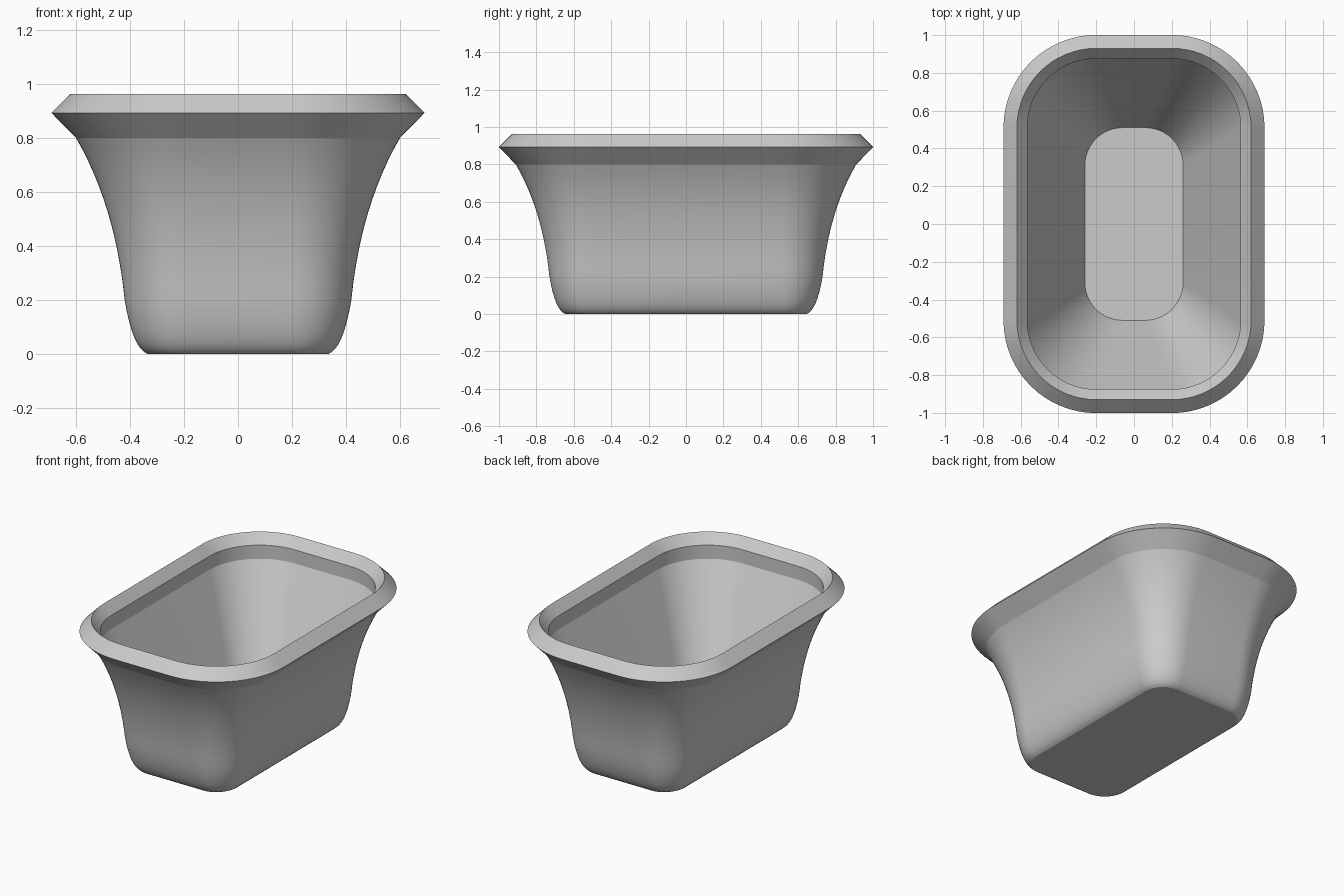
import bpy, bmesh, math

cube = bpy.data.objects.get("Cube")
if cube:
    bpy.data.objects.remove(cube, do_unlink=True)

CORNER_STEPS = 16


def make_material(name, rgb):
    mat = bpy.data.materials.new(name)
    mat.use_nodes = True
    color = (*rgb, 1.0)
    mat.diffuse_color = color
    mat.node_tree.nodes["Principled BSDF"].inputs["Base Color"].default_value = color
    return mat


def curve(a, b, c, steps):
    """Quadratic curve from a to c pulled towards b, without its first point."""
    pts = []
    for i in range(1, steps + 1):
        t = i / steps
        pts.append(tuple((1 - t) ** 2 * p + 2 * t * (1 - t) * q + t * t * r
                         for p, q, r in zip(a, b, c)))
    return pts


def rounded_ring(bm, radius, z, cx=0.2, cy=0.51):
    """Rounded rectangle with corner centres at (+-cx, +-cy)."""
    ring = []
    for quarter, (sx, sy) in enumerate([(1, 1), (-1, 1), (-1, -1), (1, -1)]):
        for i in range(CORNER_STEPS + 1):
            a = (quarter + i / CORNER_STEPS) * math.pi / 2
            ring.append(bm.verts.new((sx * cx + radius * math.cos(a),
                                      sy * cy + radius * math.sin(a), z)))
    return ring


# Wall section as (corner radius, height), from the base up to the neck
foot, waist, neck = (0.135, 0.0), (0.22, 0.2), (0.40, 0.80)
section = [foot]
section += curve(foot, (0.19, 0.02), waist, 8)
section += curve(waist, (0.255, 0.55), neck, 12)
# Sharp rim, then a short upright lip inside it
section += [(0.491, 0.893), (0.42, 0.964), (0.365, 0.90), (0.365, 0.81)]

bm = bmesh.new()
rings = [rounded_ring(bm, r, z) for r, z in section]
# Inside floor has its corners drawn closer to the middle
rings.append(rounded_ring(bm, 0.2, 0.1, 0.06, 0.31))
for low, high in zip(rings, rings[1:]):
    n = len(low)
    for i in range(n):
        j = (i + 1) % n
        bm.faces.new((low[i], low[j], high[j], high[i]))
bm.faces.new(list(reversed(rings[0])))
bm.faces.new(rings[-1])
# Crisp edges around the base, the neck, the rim and the inside floor
crisp = [set(rings[0])] + [set(r) for r in rings[-6:]]
for edge in bm.edges:
    if any(edge.verts[0] in r and edge.verts[1] in r for r in crisp):
        edge.smooth = False

mesh = bpy.data.meshes.new("tub")
bm.to_mesh(mesh)
bm.free()
for poly in mesh.polygons:
    poly.use_smooth = True
mesh.materials.append(make_material("plain grey", (0.6, 0.6, 0.6)))
tub = bpy.data.objects.new("tub", mesh)
bpy.context.collection.objects.link(tub)
